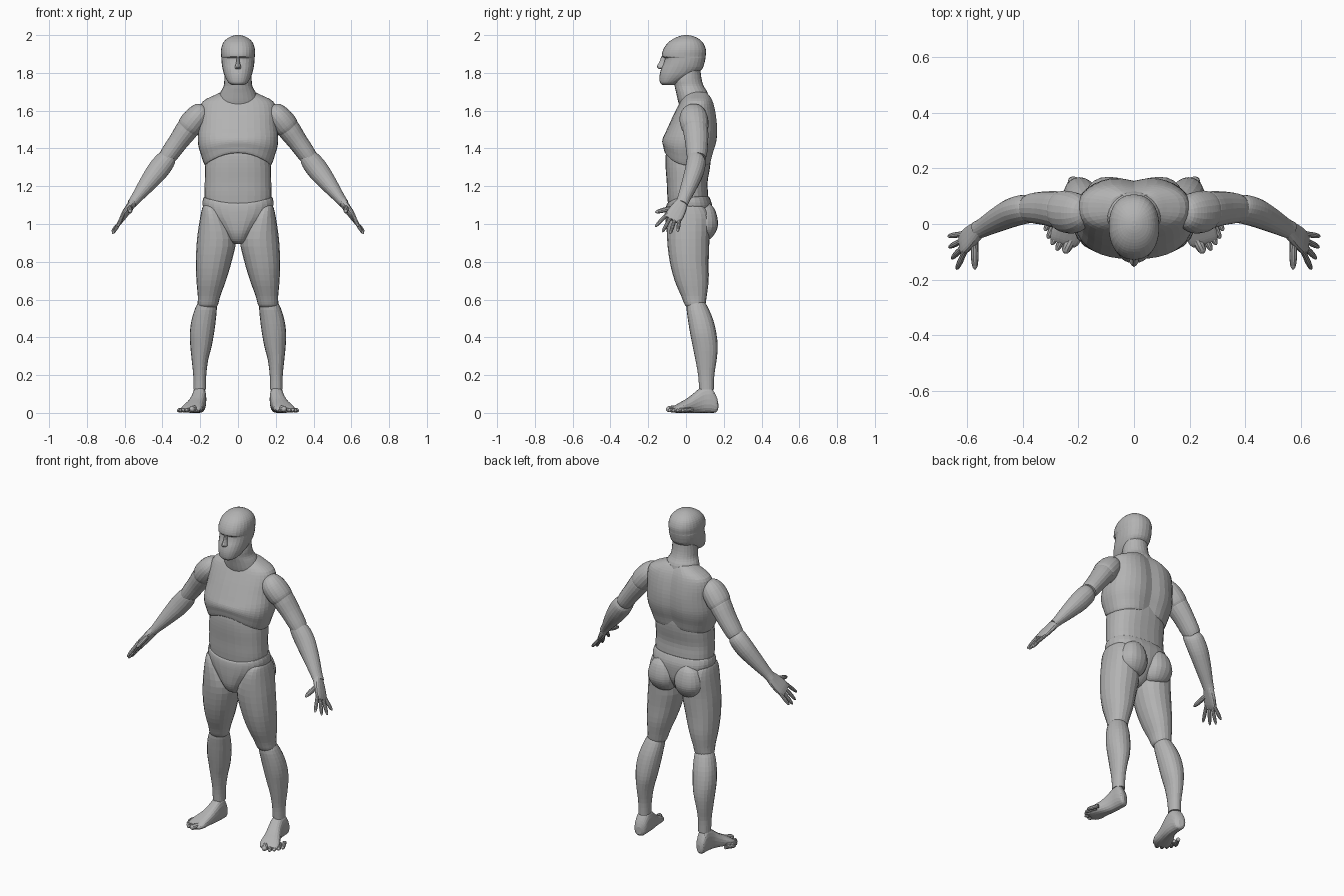
import bpy, bmesh, math
from mathutils import Vector

mat = bpy.data.materials.new("grey clay")
mat.diffuse_color = (0.45, 0.45, 0.45, 1)


def smooth_rows(rows, k):
    """Catmull-Rom interpolation between profile rows."""
    out = []
    for i in range(len(rows) - 1):
        p0, p1, p2 = rows[max(i - 1, 0)], rows[i], rows[i + 1]
        p3 = rows[min(i + 2, len(rows) - 1)]
        for j in range(k):
            t = j / k
            out.append([0.5 * (2 * b + (c - a) * t + (2 * a - 5 * b + 4 * c - d) * t * t
                               + (3 * b - a - 3 * c + d) * t ** 3)
                        for a, b, c, d in zip(p0, p1, p2, p3)])
    return out + [list(rows[-1])]


def loft(name, rows, u, v, n=20, p=2.0, k=3, side=1, warp=None):
    """Skin superellipse rings; row = (x, y, z, half size along u, half size along v)."""
    bm = bmesh.new()
    u, v = Vector(u).normalized(), Vector(v).normalized()
    rings = []
    for x, y, z, a, b in smooth_rows(rows, k):
        ring = []
        for i in range(n):
            t = 2 * math.pi * i / n
            c, s = math.cos(t), math.sin(t)
            co = (Vector((x, y, z)) + u * a * math.copysign(abs(c) ** (2 / p), c)
                  + v * b * math.copysign(abs(s) ** (2 / p), s))
            if warp:
                co = warp(co)
            ring.append(bm.verts.new((co.x * side, co.y, max(co.z, 0))))
        rings.append(ring)
    for r0, r1 in zip(rings, rings[1:]):
        for i in range(n):
            bm.faces.new((r0[i], r0[(i + 1) % n], r1[(i + 1) % n], r1[i]))
    bm.faces.new(rings[0])
    bm.faces.new(rings[-1])
    bmesh.ops.recalc_face_normals(bm, faces=bm.faces)
    me = bpy.data.meshes.new(name)
    bm.to_mesh(me)
    bm.free()
    me.materials.append(mat)
    ob = bpy.data.objects.new(name, me)
    bpy.context.collection.objects.link(ob)
    return ob


def stack(name, rows, **kw):
    """Horizontal rings; row = (z, x0, x1, y0, y1)."""
    return loft(name, [((x0 + x1) / 2, (y0 + y1) / 2, z, (x1 - x0) / 2, (y1 - y0) / 2)
                       for z, x0, x1, y0, y1 in rows], (1, 0, 0), (0, 1, 0), **kw)


def centred(rows):
    return [(z, -w, w, y0, y1) for z, w, y0, y1 in rows]


def digit(name, base, tip, r, side):
    """Round-ended tapered finger or toe."""
    a, b = Vector(base), Vector(tip)
    d = b - a
    u = d.cross(Vector((0, 0, 1))).normalized()
    v = u.cross(d).normalized()
    prof = ((0, 1), (.35, .95), (.55, 1), (.8, .85), (.93, .6), (1, .2))
    loft(name, [(*(a + d * t), r * f, r * f) for t, f in prof], u, v, n=10, k=2, side=side)


# Head and nose
stack("head", centred([
    (1.735, .03, -.125, -.06), (1.75, .052, -.138, -.03), (1.785, .071, -.14, .04),
    (1.82, .081, -.132, .085), (1.85, .086, -.119, .097), (1.878, .088, -.113, .103),
    (1.888, .089, -.128, .104), (1.92, .09, -.122, .106), (1.955, .081, -.1, .093),
    (1.98, .06, -.068, .068), (1.995, .031, -.033, .036), (2.0, .008, -.008, .012)]),
    n=28, p=2.25)
stack("nose", centred([(1.888, .009, -.131, -.09), (1.86, .009, -.14, -.09),
                       (1.835, .016, -.154, -.09), (1.825, .018, -.15, -.09),
                       (1.82, .013, -.142, -.09)]), n=12, k=2)

# Neck flaring into the collar
stack("neck", centred([(1.83, .066, -.035, .075), (1.77, .072, -.062, .082),
                       (1.73, .076, -.06, .094), (1.695, .094, -.052, .114),
                       (1.65, .108, -.042, .118), (1.61, .108, -.03, .11)]), n=24)


# Chest with an arched lower edge and a spine groove
def chest_shape(co):
    arch = max(0, 1 - (co.x / .19) ** 2)
    t = min(max((1.47 - co.z) / .17, 0), 1)
    front = min(max((.05 - co.y) / .1, 0), 1)
    co.z += t * arch * (.075 * front + .02 * (1 - front))
    if co.y > .06:
        co.y -= .016 * math.exp(-(co.x / .045) ** 2)
    return co


stack("chest", centred([
    (1.7, .085, .0, .115), (1.685, .118, -.01, .128), (1.65, .185, -.03, .146),
    (1.6, .203, -.055, .16), (1.53, .206, -.088, .17), (1.46, .213, -.118, .17),
    (1.41, .209, -.126, .162), (1.36, .194, -.12, .148), (1.31, .178, -.113, .136),
    (1.3, .168, -.1, .125)]), n=36, p=2.4, warp=chest_shape)

# Abdomen
stack("abdomen", centred([(1.41, .16, -.1, .12), (1.36, .168, -.108, .13),
                          (1.3, .175, -.108, .127), (1.22, .176, -.102, .114),
                          (1.15, .178, -.099, .117), (1.07, .17, -.092, .115)]), n=28, p=2.4)


# Pelvis with a dipped waistband
def waist_dip(co):
    t = min(max((co.z - 1.07) / .07, 0), 1)
    front = min(max((.06 - co.y) / .1, 0), 1)
    co.z -= .035 * t * front * max(0, 1 - (co.x / .185) ** 2)
    return co


stack("pelvis", centred([
    (1.145, .176, -.095, .12), (1.137, .184, -.102, .126), (1.1, .187, -.106, .138),
    (1.05, .166, -.108, .138), (1.0, .118, -.107, .13), (.95, .074, -.1, .1),
    (.91, .045, -.078, .06), (.895, .022, -.045, .03)]), n=28, p=2.4, warp=waist_dip)

for s, tag in ((1, "left"), (-1, "right")):
    # Buttock
    stack(tag + "_buttock", [
        (1.11, .06, .11, .06, .125), (1.08, .028, .152, .03, .151), (1.03, .006, .173, .01, .167),
        (.985, .004, .175, .01, .168), (.945, .014, .16, .02, .15), (.92, .035, .13, .04, .127),
        (.912, .06, .1, .06, .1)], side=s, p=2.2)
    # Thigh
    stack(tag + "_thigh", [
        (1.1, .125, .18, -.05, .07), (1.085, .1, .189, -.078, .1), (1.03, .06, .201, -.096, .125),
        (.92, .012, .217, -.1, .124), (.8, .034, .223, -.086, .12), (.7, .064, .22, -.06, .12),
        (.62, .093, .213, -.026, .11), (.575, .105, .213, -.008, .103),
        (.56, .115, .205, .005, .095)], side=s, p=2.15)
    # Shin and calf
    stack(tag + "_shin", [
        (.6, .12, .198, .02, .09), (.565, .112, .222, .003, .113), (.495, .117, .245, .01, .143),
        (.42, .127, .255, .022, .161), (.35, .14, .252, .036, .168), (.28, .158, .245, .05, .162),
        (.2, .168, .237, .064, .15), (.125, .17, .236, .07, .148)], side=s, p=2.15)
    # Foot and toes
    loft(tag + "_foot", [
        (.203, .167, .037, .014, .022), (.203, .155, .048, .032, .046), (.204, .125, .07, .038, .07),
        (.206, .085, .069, .039, .069), (.213, .05, .055, .041, .055), (.226, .01, .039, .047, .039),
        (.24, -.03, .027, .056, .027), (.25, -.058, .019, .053, .018), (.256, -.072, .015, .044, .01)],
        (.95, .3, 0), (0, 0, 1), n=20, p=2.4, side=s)
    toes = ((.25, -.105, .018), (.278, -.095, .0125), (.296, -.075, .0125),
            (.31, -.052, .012), (.32, -.025, .012))
    for i, (x, y, r) in enumerate(toes):
        digit(f"{tag}_toe_{i + 1}", (x - .03, y + .062, r + .006), (x, y, r), r, s)

    # Shoulder, upper arm and forearm run down and outward
    across = (.78, 0, .63)
    loft(tag + "_shoulder", [
        (.17, .04, 1.622, .015, .02), (.182, .04, 1.608, .045, .05), (.205, .04, 1.58, .061, .07),
        (.232, .042, 1.548, .066, .076), (.258, .046, 1.515, .065, .073),
        (.273, .048, 1.497, .055, .064)], across, (0, 1, 0), side=s)
    loft(tag + "_upper_arm", [
        (.235, .045, 1.545, .055, .06), (.27, .05, 1.5, .06, .067), (.317, .056, 1.435, .053, .061),
        (.36, .057, 1.375, .049, .055), (.378, .056, 1.35, .045, .05)], across, (0, 1, 0), side=s)
    loft(tag + "_forearm", [
        (.362, .056, 1.366, .035, .038), (.377, .056, 1.345, .05, .053), (.402, .051, 1.313, .056, .055),
        (.437, .04, 1.268, .055, .052), (.49, .015, 1.2, .043, .044), (.54, -.012, 1.135, .029, .035),
        (.562, -.022, 1.107, .025, .033)], across, (.3, .9, -.3), side=s)
    # Palm, fingers and thumb
    spread = Vector((.1, .87, -.48)).normalized()
    loft(tag + "_palm", [
        (.554, -.018, 1.118, .022, .03), (.578, -.038, 1.083, .019, .042),
        (.606, -.062, 1.044, .015, .047), (.622, -.075, 1.022, .008, .04)],
        (.86, .17, .48), spread, n=16, p=2.5, side=s)
    tips = ((.637, -.163, .985), (.655, -.125, .957), (.665, -.084, .947), (.668, -.044, .96))
    for i, tip in enumerate(tips):
        base = Vector((.611, -.067, 1.037)) + spread * (-.036 + .024 * i)
        digit(f"{tag}_finger_{i + 1}", base, tip, .0105, s)
    digit(tag + "_thumb", (.573, -.045, 1.092), (.571, -.163, 1.062), .014, s)
